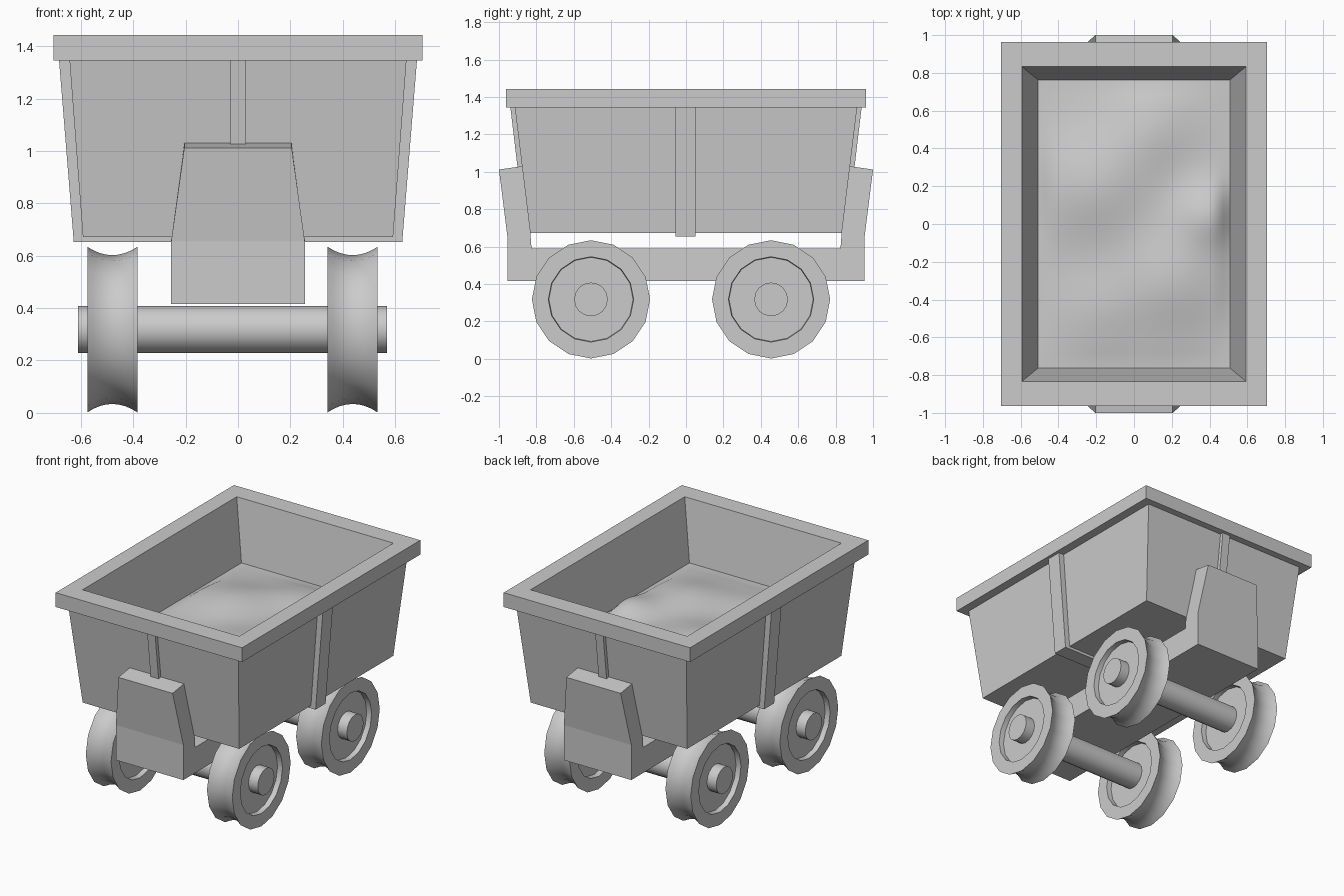
import bpy, bmesh, math

if "Cube" in bpy.data.objects:
    bpy.data.objects.remove(bpy.data.objects["Cube"])


def finish(name, bm, smooth=None):
    bmesh.ops.recalc_face_normals(bm, faces=bm.faces)
    me = bpy.data.meshes.new(name)
    bm.to_mesh(me)
    bm.free()
    ob = bpy.data.objects.new(name, me)
    bpy.context.collection.objects.link(ob)
    if smooth:
        bpy.ops.object.select_all(action='DESELECT')
        ob.select_set(True)
        bpy.context.view_layer.objects.active = ob
        bpy.ops.object.shade_smooth_by_angle(angle=math.radians(smooth))
    return ob


def bridge(bm, a, b):
    n = len(a)
    for i in range(n):
        bm.faces.new((a[i], a[(i + 1) % n], b[(i + 1) % n], b[i]))


def loft(name, loops):
    """Closed solid through matching loops of points."""
    bm = bmesh.new()
    rings = [[bm.verts.new(p) for p in lp] for lp in loops]
    for a, b in zip(rings, rings[1:]):
        bridge(bm, a, b)
    bm.faces.new(rings[0])
    bm.faces.new(rings[-1])
    return finish(name, bm)


# Tub: outer walls, rim and inner walls as one stack of rectangles
def rect(hx, hy, z):
    return [bm.verts.new((sx * hx, sy * hy, z))
            for sx, sy in ((-1, -1), (1, -1), (1, 1), (-1, 1))]


BED = (0.508, 0.763, 1.04)
bm = bmesh.new()
rings = [rect(*r) for r in ((0.592, 0.833, 0.672), (0.643, 0.915, 1.345),
                            (0.705, 0.963, 1.345), (0.705, 0.963, 1.443),
                            (0.593, 0.833, 1.443), BED)]
for a, b in zip(rings, rings[1:]):
    bridge(bm, a, b)
bm.faces.new(rings[0])
bm.faces.new(rings[-1])
bmesh.ops.recalc_face_normals(bm, faces=bm.faces)
bmesh.ops.delete(bm, geom=[f for f in bm.faces if all(v in rings[-1] for v in f.verts)],
                 context='FACES_ONLY')
finish("tub", bm)

# Lumpy load filling the tub, pinned along the walls
LUMPS = ((-0.2, 0.2, 0.3, 0.08), (0.1, 0.5, 0.22, 0.04),
         (0.2, -0.3, 0.28, 0.07), (0.4, 0.05, 0.17, 0.07), (-0.2, -0.45, 0.22, 0.03))
bm = bmesh.new()
bmesh.ops.create_grid(bm, x_segments=28, y_segments=40, size=1)
for v in bm.verts:
    x, y = v.co.x * BED[0], v.co.y * BED[1]
    edge = min(1, (BED[0] - abs(x)) / 0.07, (BED[1] - abs(y)) / 0.1)
    h = sum(k * math.exp(-((x - a) ** 2 + (y - b) ** 2) / r ** 2) for a, b, r, k in LUMPS)
    v.co = (x, y, BED[2] + h * max(0, edge))
finish("load", bm, 60)

# Strap wrapped under the tub, side to side
strap = [(-0.683, 1.345), (-0.627, 0.653), (0.627, 0.653), (0.683, 1.345),
         (0.64, 1.345), (0.589, 0.675), (-0.589, 0.675), (-0.64, 1.345)]
loft("side_strap", [[(x, y, z) for x, z in strap] for y in (-0.057, 0.051)])

# End straps
end_strap = [(0.939, 1.345), (0.898, 1.0), (0.865, 1.0), (0.91, 1.345)]
for s, n in ((-1, "front"), (1, "back")):
    loft(n + "_strap", [[(x, s * y, z) for y, z in end_strap] for x in (-0.03, 0.03)])

# Chassis beam with an upturned, tapering bumper at each end
half = [(0.955, 0.415), (0.955, 0.655), (1.0, 1.012), (0.876, 1.03), (0.831, 0.66), (0.826, 0.59)]
profile = half + [(-y, z) for y, z in reversed(half)]
loft("chassis", [[(s * (0.255 if z < 0.7 else 0.205), y, z) for y, z in profile]
                 for s in (-1, 1)])


# Parts turned around the x axis
def turned(name, prof, x0, y0, z0, sides, closed, smooth=35):
    bm = bmesh.new()
    rs = []
    for x, r in prof:
        rs.append([bm.verts.new((x0 + x, y0 + r * math.sin(2 * math.pi * i / sides),
                                 z0 + r * math.cos(2 * math.pi * i / sides)))
                   for i in range(sides)])
    for a, b in zip(rs, rs[1:]):
        bridge(bm, a, b)
    if closed:
        bm.faces.new(rs[0])
        bm.faces.new(rs[-1])
    return finish(name, bm, smooth)


# Wheel: grooved tread with a recessed disc on both faces
W = 0.0955
tread = [(W * t / 4, 0.284 + 0.032 * (t / 4) ** 2) for t in range(-4, 5)]
wheel = ([(-W + 0.035, 0.08), (-W + 0.035, 0.225), (-W, 0.228)] + tread +
         [(W, 0.228), (W - 0.035, 0.225), (W - 0.035, 0.08)])
for y, n in ((-0.508, "front"), (0.455, "back")):
    turned(n + "_axle", [(-0.589, 0.09), (0.589, 0.09)], -0.021, y, 0.318, 16, True)
    for s, side in ((-1, "left"), (1, "right")):
        turned(f"{n}_{side}_wheel", wheel, -0.021 + s * 0.4585, y, 0.318, 16, False)
